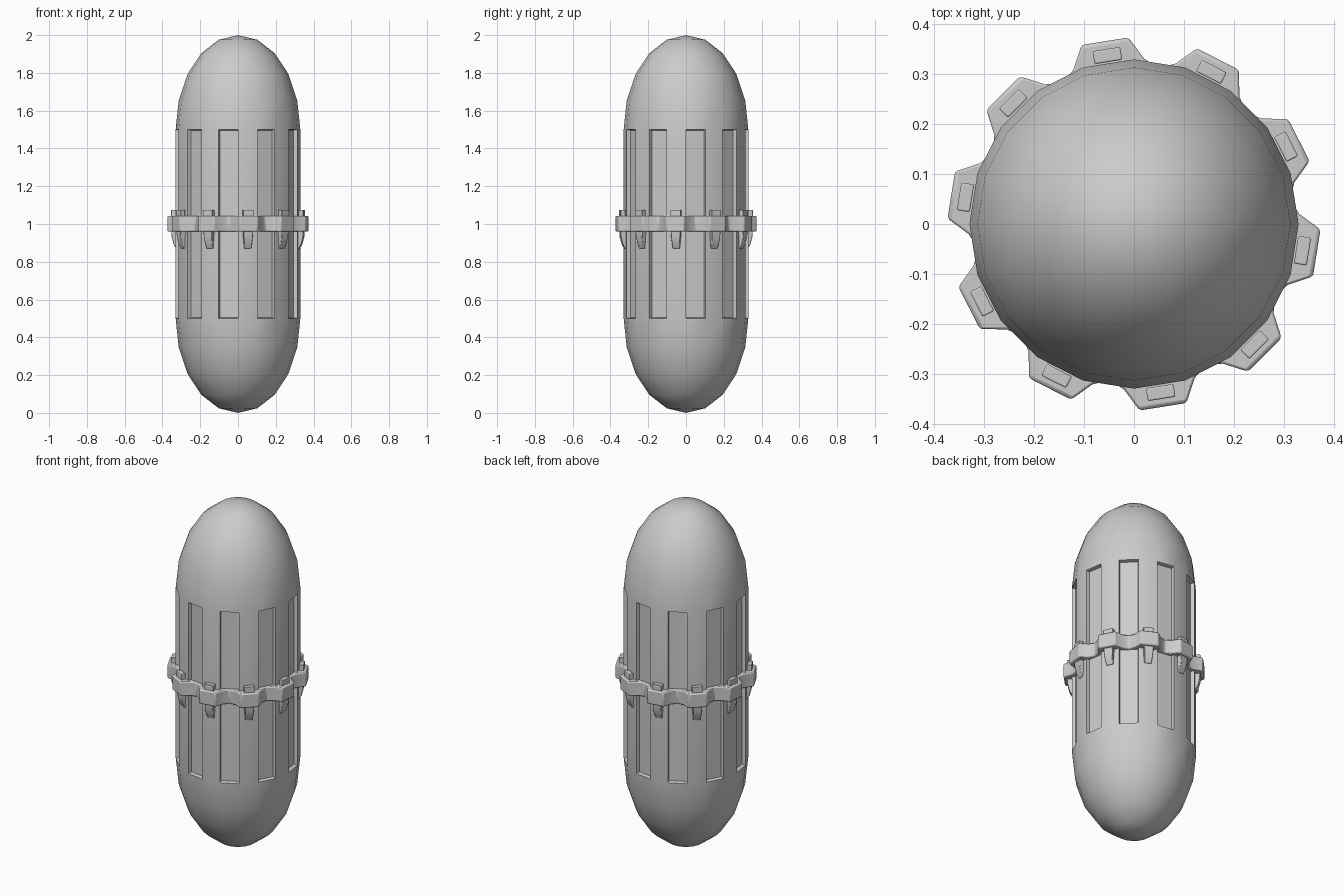
import bpy, bmesh
from math import sin, cos, radians
from mathutils import Matrix

if "Cube" in bpy.data.objects:
    bpy.data.objects.remove(bpy.data.objects["Cube"])

SIDES = 20      # hull facets
LUGS = 10       # clamps sit on every second facet
R = 0.33


def finish(bm, name, bevel=0.0):
    bmesh.ops.recalc_face_normals(bm, faces=bm.faces[:])
    me = bpy.data.meshes.new(name)
    bm.to_mesh(me)
    bm.free()
    ob = bpy.data.objects.new(name, me)
    bpy.context.collection.objects.link(ob)
    if bevel:
        m = ob.modifiers.new("bevel", 'BEVEL')
        m.width, m.segments, m.limit_method = bevel, 2, 'ANGLE'
    bpy.ops.object.select_all(action='DESELECT')
    ob.select_set(True)
    bpy.context.view_layer.objects.active = ob
    bpy.ops.object.shade_smooth_by_angle(angle=radians(30))
    return ob


def loft(bm, loops, closed=True):
    """Skin equal-length point loops and cap both ends."""
    vs = [[bm.verts.new(p) for p in loop] for loop in loops]
    n = len(vs[0])
    for a, b in zip(vs, vs[1:]):
        for i in range(n):
            bm.faces.new((a[i], a[(i + 1) % n], b[(i + 1) % n], b[i]))
    if closed:
        bm.faces.new(vs[0][::-1])
        bm.faces.new(vs[-1])
    return vs


# Capsule hull: straight barrel with two elongated domes
top = [(R * cos(radians(a)), 1.5 + 0.5 * sin(radians(a))) for a in range(0, 90, 18)]
profile = [(r, 2 - z) for r, z in reversed(top)] + top
bm = bmesh.new()
rings = loft(bm, [[(r * cos(radians(18 * i)), r * sin(radians(18 * i)), z)
                   for i in range(SIDES)] for r, z in profile], closed=False)
for ring, z in ((rings[0], 0), (rings[-1], 2)):
    tip = bm.verts.new((0, 0, z))
    for i in range(SIDES):
        bm.faces.new((ring[i], ring[(i + 1) % SIDES], tip))
bmesh.ops.recalc_face_normals(bm, faces=bm.faces[:])

# Recessed panels on alternate barrel facets
low, high = rings[4], rings[5]
panels = [bm.faces.get((low[i], low[(i + 1) % SIDES], high[(i + 1) % SIDES], high[i]))
          for i in range(0, SIDES, 2)]
bmesh.ops.inset_individual(bm, faces=panels, thickness=0.006, depth=-0.02)
finish(bm, "capsule_hull")

# Clamp ring: toothed band dipping into the recesses
section = [(-12.5, 0.332), (-7.3, 0.374), (7.3, 0.374), (12.5, 0.332), (18, 0.317)]
outer = [(27 + 36 * k + a, r) for k in range(LUGS) for a, r in section]


def loop(z, inner=None):
    return [((inner or r) * cos(radians(a)), (inner or r) * sin(radians(a)), z)
            for a, r in outer]


bm = bmesh.new()
loft(bm, [loop(0.96, 0.29), loop(0.96), loop(1.043), loop(1.043, 0.29)], closed=False)
finish(bm, "clamp_ring", 0.006)

# Small top blocks and tapered hooks on each tooth
blocks, hooks = bmesh.new(), bmesh.new()
for k in range(LUGS):
    rot = Matrix.Rotation(radians(27 + 36 * k), 4, 'Z')
    bmesh.ops.create_cube(blocks, size=1, matrix=rot @ Matrix.Translation((0.342, 0, 1.05))
                          @ Matrix.Diagonal((0.026, 0.056, 0.05, 1)))
    rows = [(0.97, 0.355, 0.026), (0.93, 0.352, 0.024), (0.895, 0.343, 0.021), (0.87, 0.33, 0.019)]
    loft(hooks, [[rot @ Matrix.Translation((x, y, z)).to_translation()
                  for x, y in ((0.315, -w), (r, -w), (r, w), (0.315, w))]
                 for z, r, w in rows])
finish(blocks, "top_blocks", 0.003)
finish(hooks, "hooks", 0.003)
